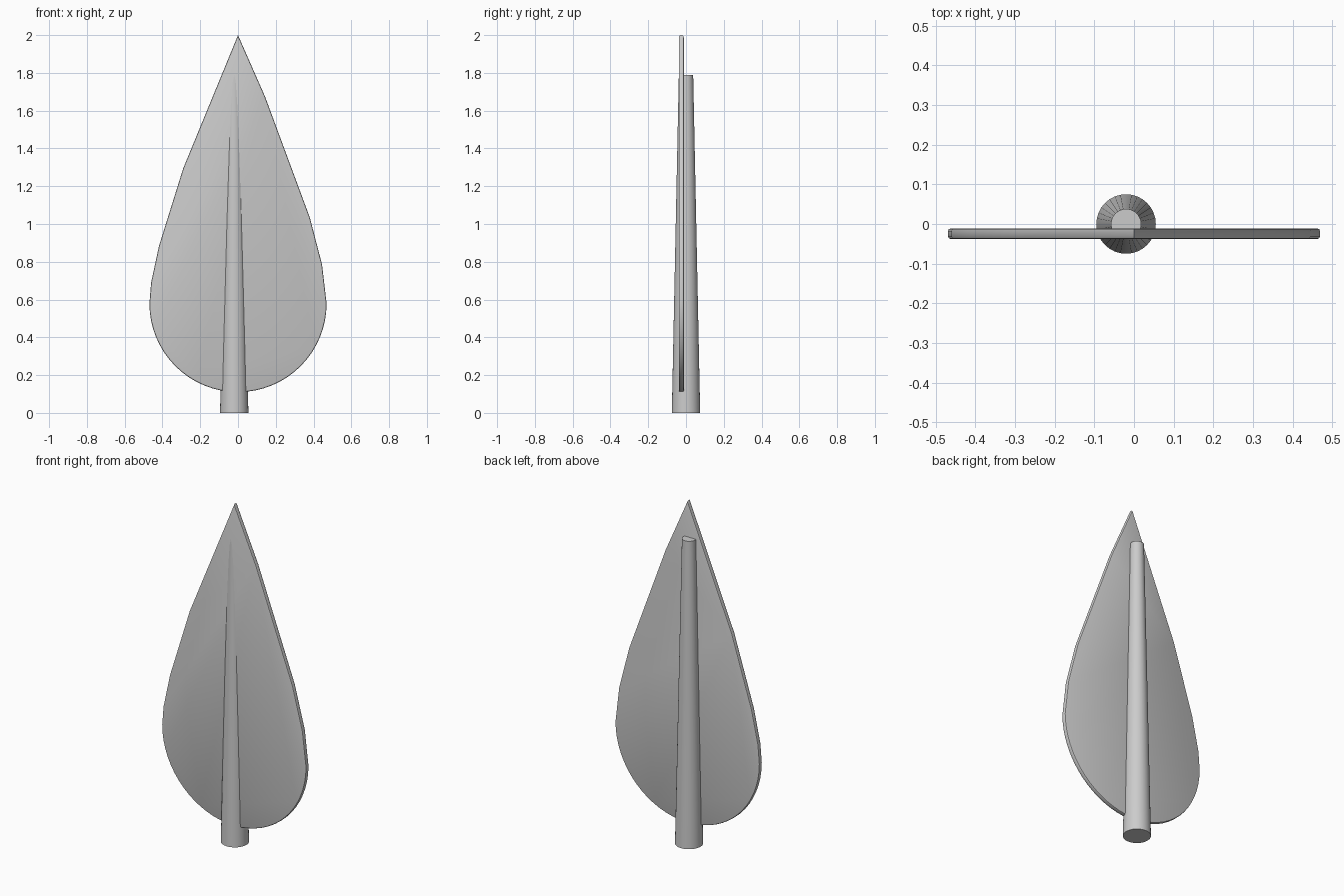
import bpy, bmesh, math

if "Cube" in bpy.data.objects:
    bpy.data.objects.remove(bpy.data.objects["Cube"])


def finish(name, bm):
    mesh = bpy.data.meshes.new(name)
    bm.to_mesh(mesh)
    bm.free()
    obj = bpy.data.objects.new(name, mesh)
    bpy.context.collection.objects.link(obj)
    bpy.ops.object.select_all(action='DESELECT')
    obj.select_set(True)
    bpy.context.view_layer.objects.active = obj
    bpy.ops.object.shade_smooth_by_angle(angle=math.radians(30))
    return obj


# Leaf blade: slightly lopsided teardrop outline with a round lower half
R, CZ = 0.469, 0.579
Y_FRONT, Y_BACK = -0.038, -0.011
left = [(-0.46, 0.69), (-0.418, 0.885), (-0.29, 1.295)]
right = [(0.143, 1.675), (0.38, 1.035), (0.445, 0.785)]
N = 32
arc = [(R * math.cos(math.pi * i / N), CZ - R * math.sin(math.pi * i / N))
       for i in range(N + 1)]
outline = [(0, 2.0)] + right + arc + left[:1] + left[1:]
# the arc runs from right to left, then the left side climbs to the tip

bm = bmesh.new()
face = bm.faces.new([bm.verts.new((x, Y_FRONT, z)) for x, z in outline])
ext = bmesh.ops.extrude_face_region(bm, geom=[face])
for v in ext["geom"]:
    if isinstance(v, bmesh.types.BMVert):
        v.co.y = Y_BACK
bmesh.ops.recalc_face_normals(bm, faces=bm.faces)
# Rounded rim on both faces
rims = [e for e in bm.edges if abs(e.verts[0].co.y - e.verts[1].co.y) < 1e-5]
bmesh.ops.bevel(bm, geom=rims, offset=0.007, segments=2, profile=0.5,
                affect='EDGES')
finish("leaf_blade", bm)

# Stem: tapered round rod, slightly off the leaf's centre line
bm = bmesh.new()
bmesh.ops.create_cone(bm, cap_ends=True, segments=32,
                      radius1=0.075, radius2=0.038, depth=1.79)
stem = finish("stem", bm)
stem.location = (-0.02, 0, 0.895)
